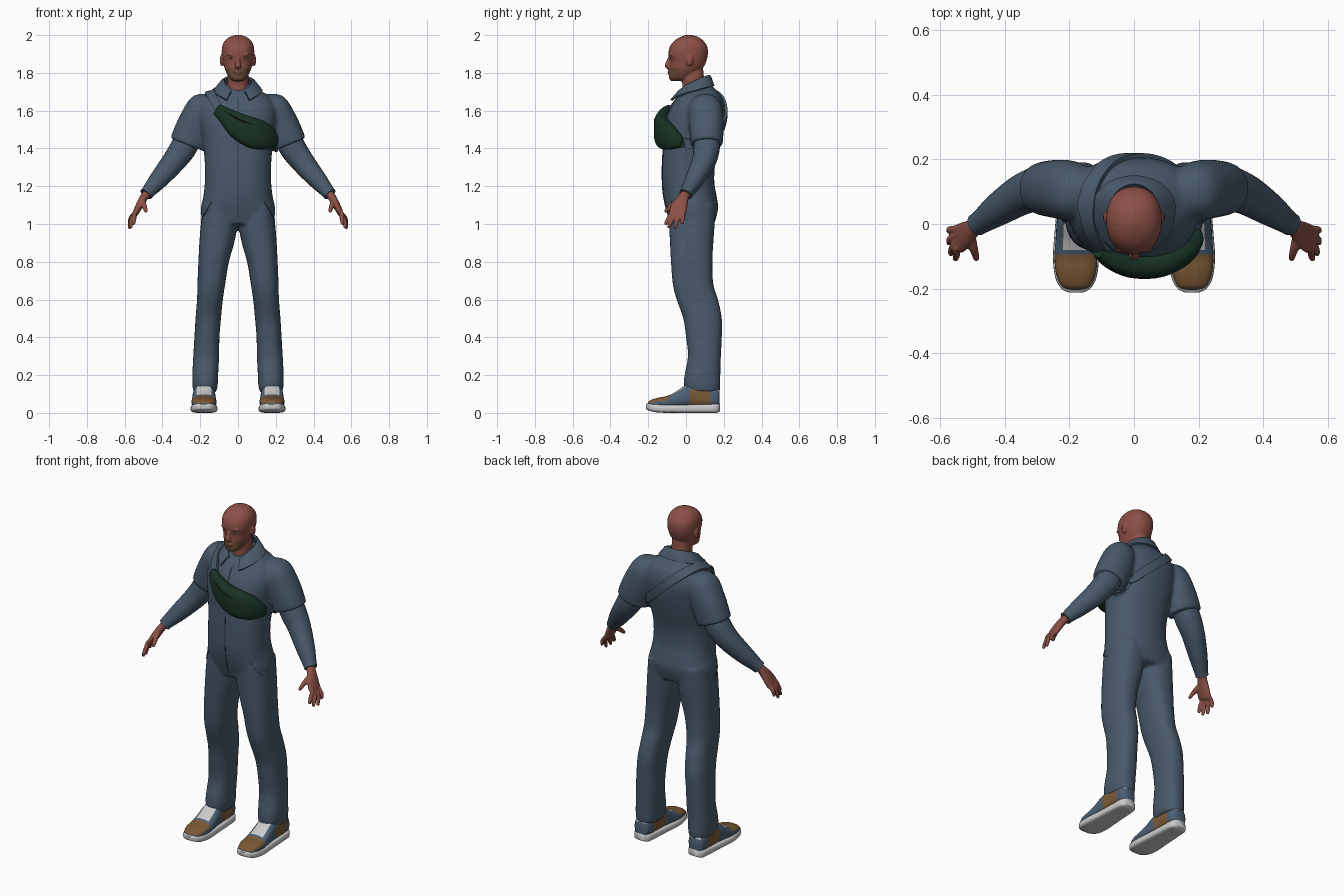
import bpy, bmesh, math
from mathutils import Vector, Matrix

cube = bpy.data.objects.get("Cube")
if cube:
    bpy.data.objects.remove(cube)


def material(name, r, g, b):
    m = bpy.data.materials.new(name)
    m.use_nodes = True
    m.diffuse_color = (r, g, b, 1)
    m.node_tree.nodes["Principled BSDF"].inputs["Base Color"].default_value = (r, g, b, 1)
    return m


CLOTH = material("blue grey cloth", .065, .1, .145)
SEAM = material("dark blue seam", .035, .055, .085)
SKIN = material("brown skin", .26, .08, .06)
STUBBLE = material("stubble", .15, .07, .035)
EYE = material("eye white", .6, .55, .5)
DARK = material("dark iris", .02, .012, .01)
GREEN = material("dark green fabric", .009, .033, .018)
WHITE = material("shoe white", .6, .6, .6)
TAN = material("shoe brown", .2, .1, .035)
BLUE = material("shoe blue", .07, .12, .18)
SIDES = ((1, "left"), (-1, "right"))


def catmull(pts, k):
    """Smoothly resample a list of vectors."""
    out, n = [], len(pts) - 1
    for i in range(n):
        a, b, c, d = (pts[min(max(j, 0), n)] for j in (i - 1, i, i + 1, i + 2))
        for t in (j / k for j in range(k)):
            out.append((b * 2 + (c - a) * t + (a * 2 - b * 5 + c * 4 - d) * t * t
                        + (b * 3 - a - c * 3 + d) * t ** 3) * .5)
    return out + [pts[-1]]


def box(z, x0, x1, y0, y1, s=1):
    """Horizontal ring given by its extents: centre, x axis, y axis."""
    return Vector(((x0 + x1) / 2 * s, (y0 + y1) / 2, z, (x1 - x0) / 2, 0, 0, 0, (y1 - y0) / 2, 0))


def slab(x, y, hw, z0, z1):
    """Upright ring across y."""
    return Vector((x, y, (z0 + z1) / 2, hw, 0, 0, 0, 0, (z1 - z0) / 2))


def tube(pts, s=1, ref=(0, 1, 0)):
    """Rings (x, y, z, r across, r along ref) square to a path."""
    c = [Vector((p[0] * s, p[1], p[2])) for p in pts]
    rings = []
    for i, p in enumerate(pts):
        t = (c[min(i + 1, len(c) - 1)] - c[max(i - 1, 0)]).normalized()
        v = Vector(ref)
        v = (v - t * v.dot(t)).normalized()
        rings.append(Vector((*c[i], *(v.cross(t) * p[3]), *(v * p[-1]))))
    return rings


def loft(bm, rings, seg=24, n=2.2, k=4):
    """Closed skin through superellipse rings."""
    loops = []
    for r in catmull(rings, k):
        c, u, v = Vector(r[0:3]), Vector(r[3:6]), Vector(r[6:9])
        loop = []
        for j in range(seg):
            a = math.tau * j / seg
            ca, sa = math.cos(a), math.sin(a)
            loop.append(bm.verts.new(c + u * math.copysign(abs(ca) ** (2 / n), ca)
                                     + v * math.copysign(abs(sa) ** (2 / n), sa)))
        loops.append(loop)
    for a, b in zip(loops, loops[1:]):
        for j in range(seg):
            bm.faces.new((a[j - 1], a[j], b[j], b[j - 1]))
    bm.faces.new(loops[0])
    bm.faces.new(loops[-1])


def ball(bm, loc, size):
    mat = Matrix.Translation(loc) @ Matrix.Diagonal((*size, 1))
    bmesh.ops.create_uvsphere(bm, u_segments=16, v_segments=10, radius=1, matrix=mat)


def finish(bm, name, mats, voxel=0, relax=0, rule=None, mods=(), angle=50):
    bmesh.ops.recalc_face_normals(bm, faces=bm.faces)
    me = bpy.data.meshes.new(name)
    bm.to_mesh(me)
    bm.free()
    ob = bpy.data.objects.new(name, me)
    bpy.context.collection.objects.link(ob)
    if voxel:
        mods = [("REMESH", dict(mode="VOXEL", voxel_size=voxel)),
                ("SMOOTH", dict(factor=.5, iterations=relax))]
    for kind, settings in mods:
        mod = ob.modifiers.new(kind.title(), kind)
        for key, val in settings.items():
            setattr(mod, key, val)
    if mods:
        dg = bpy.context.evaluated_depsgraph_get()
        baked = bpy.data.meshes.new_from_object(ob.evaluated_get(dg))
        ob.modifiers.clear()
        ob.data = baked
    ob.data.materials.clear()
    for m in mats:
        ob.data.materials.append(m)
    for p in ob.data.polygons:
        p.material_index = rule(p.center, p.normal) if rule else 0
    bpy.ops.object.select_all(action="DESELECT")
    ob.select_set(True)
    bpy.context.view_layer.objects.active = ob
    bpy.ops.object.shade_smooth_by_angle(angle=math.radians(angle))
    return ob


# Jumpsuit: torso, trouser legs and short sleeves blended together
bm = bmesh.new()
loft(bm, [box(z, -x, x, f, b) for z, x, f, b in (
    (1, .19, -.08, .15), (1.08, .197, -.105, .17), (1.15, .183, -.12, .162), (1.22, .176, -.126, .15),
    (1.32, .176, -.126, .155), (1.42, .185, -.12, .18), (1.52, .2, -.115, .2), (1.6, .205, -.09, .207),
    (1.66, .18, -.055, .195), (1.7, .13, -.025, .17), (1.74, .075, .005, .13))], 36, 2.3)
for s, side in SIDES:
    loft(bm, [box(*r, s) for r in (
        (1.1, .02, .185, -.09, .155), (1, .004, .197, -.09, .152), (.9, .02, .205, -.085, .145),
        (.8, .048, .21, -.08, .14), (.68, .068, .215, -.07, .145), (.6, .08, .217, -.05, .17),
        (.5, .09, .225, -.015, .19), (.4, .098, .231, 0, .19), (.3, .1, .237, .01, .185),
        (.2, .105, .242, -.008, .182), (.15, .107, .242, -.012, .182), (.11, .114, .236, -.005, .18))], 28, 2.4)
    loft(bm, tube([(.1, .09, 1.64, .05), (.18, .1, 1.615, .085, .088), (.225, .108, 1.53, .094, .092),
                   (.268, .11, 1.42, .098, .085)], s))
suit = finish(bm, "jumpsuit", [CLOTH], .01, 5)

for s, side in SIDES:
    # Long undersleeve with a cuff
    bm = bmesh.new()
    loft(bm, tube([(.23, .11, 1.52, .06), (.285, .11, 1.41, .07), (.345, .092, 1.325, .062),
                   (.42, .045, 1.235, .05), (.472, .008, 1.175, .037), (.487, -.002, 1.157, .035)], s))
    finish(bm, side + "_undersleeve", [CLOTH])

    # Hand: palm, four fingers and thumb
    bm = bmesh.new()
    loft(bm, tube([(.465, .012, 1.18, .022, .027), (.495, -.01, 1.145, .022, .027),
                   (.518, -.03, 1.105, .02, .04), (.54, -.045, 1.062, .016, .046),
                   (.546, -.05, 1.05, .01, .035)], s))
    for y0, y1, x1, z1 in ((-.078, -.108, .553, 1.002), (-.058, -.092, .567, .984),
                           (-.036, -.058, .573, .98), (-.015, -.02, .573, 1.005)):
        loft(bm, tube([(.525, y0 + .012, 1.09, .011), (.548, y0, 1.055, .0125),
                       (x1 - .004, (y0 + y1) / 2, (1.055 + z1) / 2, .0115),
                       (x1, y1, z1, .009), (x1, y1, z1 - .007, .003)], s), 10, 2)
    loft(bm, tube([(.505, -.03, 1.125, .014), (.5, -.065, 1.105, .015), (.492, -.092, 1.083, .012),
                   (.488, -.108, 1.067, .009), (.487, -.113, 1.062, .003)], s), 10, 2)
    finish(bm, side + "_hand", [SKIN], .004, 3)

    # Shoe sole
    cx = .18 * s
    bm = bmesh.new()
    loft(bm, [slab(cx, *r) for r in (
        (-.212, .022, .022, .045), (-.2, .045, .014, .05), (-.165, .064, .004, .05), (-.1, .071, 0, .046),
        (0, .064, 0, .045), (.1, .058, 0, .047), (.16, .052, 0, .05), (.18, .03, .008, .05))], 24, 4)
    finish(bm, side + "_shoe_sole", [WHITE])

    # Shoe upper: tan toe and heel panels, white tongue
    def shoe_rule(c, n):
        if n.z > .3 and abs(c.x - cx) < .036 and c.y > -.08:
            return 1
        toe = c.y < -.092 and c.z > .052 and n.z > .25
        heel = .015 < c.y < .125 and c.z < .125
        return 2 if toe or heel else 0
    bm = bmesh.new()
    loft(bm, [slab(cx, *r) for r in (
        (-.204, .025, .03, .05), (-.19, .046, .025, .066), (-.15, .062, .025, .08), (-.1, .066, .025, .09),
        (-.05, .063, .025, .115), (0, .06, .025, .148), (.05, .057, .025, .16), (.12, .054, .025, .15),
        (.165, .046, .025, .135), (.178, .03, .03, .12))], 32, 2.5, 8)
    finish(bm, side + "_shoe_upper", [BLUE, WHITE, TAN], rule=shoe_rule)

    # Eye and iris
    bm = bmesh.new()
    ball(bm, (.036 * s, -.0765, 1.881), (.014, .007, .0055))
    finish(bm, side + "_eye", [EYE])
    bm = bmesh.new()
    ball(bm, (.036 * s, -.0825, 1.881), (.0045, .003, .0045))
    finish(bm, side + "_iris", [DARK])

# Head with neck, nose, brow, lips and ears
bm = bmesh.new()
loft(bm, [box(z, -x, x, f, b) for z, x, f, b in (
    (1.757, .026, -.078, -.02), (1.77, .044, -.09, .01), (1.8, .061, -.089, .06), (1.83, .073, -.086, .092),
    (1.86, .08, -.084, .107), (1.9, .086, -.093, .116), (1.94, .084, -.085, .112), (1.97, .07, -.062, .092),
    (1.99, .045, -.03, .065), (2.001, .012, 0, .03))], 32)
loft(bm, [box(z, -x, x, f, b) for z, x, f, b in (
    (1.66, .062, -.02, .11), (1.74, .056, -.02, .102), (1.78, .055, -.022, .095), (1.83, .05, -.01, .09))])
loft(bm, tube([(0, -.08, 1.89, .009), (0, -.093, 1.862, .011), (0, -.1, 1.838, .018, .013),
               (0, -.09, 1.826, .014, .01)]), 12)
ball(bm, (0, -.088, 1.806), (.025, .011, .006))
ball(bm, (0, -.086, 1.796), (.022, .011, .006))
for s, side in SIDES:
    ball(bm, (.035 * s, -.078, 1.898), (.025, .012, .007))
    ball(bm, (.087 * s, .02, 1.866), (.009, .019, .031))


def face_rule(c, n):
    jaw = c.y < -.035 and 1.75 < c.z < 1.826 and n.y < .3 and abs(c.x) > .012 * (c.z > 1.82)
    return 1 if jaw else 0


finish(bm, "head", [SKIN, STUBBLE], .0045, 3, face_rule)

# Open shirt collar folded outward
bm = bmesh.new()
rows = []
for i in range(33):
    t = i / 16 - 1
    sx, cy = math.sin(t * 2.65), math.cos(t * 2.65)
    edge = [(.072, .07, .095, 1.785 - .085 * t * t), (.088, .078, .108, 1.778 - .085 * t * t),
            (.125, .095, .145, 1.73 - .075 * t * t)]
    rows.append([bm.verts.new((rx * sx, .05 + cy * (back if cy > 0 else front), z))
                 for rx, back, front, z in edge])
for a, b in zip(rows, rows[1:]):
    for j in (0, 1):
        bm.faces.new((a[j], a[j + 1], b[j + 1], b[j]))
finish(bm, "collar", [CLOTH], mods=[("SOLIDIFY", dict(thickness=.012, offset=0))])


def strip(name, path, width, mat, lift, thick):
    """Flat band laid on the jumpsuit."""
    bm = bmesh.new()
    pts = catmull([Vector(p) for p in path], 10)
    rows = []
    for i, p in enumerate(pts):
        t = pts[min(i + 1, len(pts) - 1)] - pts[max(i - 1, 0)]
        out = p - Vector((0, .04, min(p.z, 1.52)))
        w = t.cross(out).normalized() * width / 2
        rows.append([bm.verts.new(p + w * k) for k in (-1, 0, 1)])
    for a, b in zip(rows, rows[1:]):
        for j in (0, 1):
            bm.faces.new((a[j], a[j + 1], b[j + 1], b[j]))
    finish(bm, name, [mat], mods=[
        ("SHRINKWRAP", dict(target=suit, wrap_mode="ABOVE_SURFACE", offset=lift)),
        ("SOLIDIFY", dict(thickness=thick, offset=0))])


# Shoulder strap, front seam and pocket slits
strip("bag_strap", [(-.08, -.11, 1.58), (-.13, -.06, 1.66), (-.155, .03, 1.71), (-.135, .12, 1.71),
                    (-.06, .2, 1.65), (.04, .21, 1.56), (.13, .18, 1.48), (.19, .08, 1.43),
                    (.18, -.04, 1.43)], .05, CLOTH, .006, .016)
strip("front_seam", [(0, -.06, 1.66), (0, -.13, 1.4), (0, -.13, 1.2), (0, -.1, 1.03)], .005, SEAM, .001, .003)
for s, side in SIDES:
    strip(side + "_pocket_slit", [(.14 * s, -.08, 1.12), (.17 * s, -.05, 1.06), (.195 * s, .01, 1.02)],
          .006, SEAM, .001, .004)

# Sling bag across the chest with a zip and a buckle
bm = bmesh.new()
loft(bm, tube([(-.11, -.085, 1.605, .018, .03), (-.07, -.11, 1.577, .03, .042), (0, -.128, 1.522, .04, .068),
               (.08, -.122, 1.482, .043, .08), (.15, -.088, 1.458, .04, .068), (.187, -.045, 1.438, .03, .04),
               (.195, -.02, 1.432, .015, .025)], ref=(0, 0, 1)), 28, 2.7)
finish(bm, "sling_bag", [GREEN])
bm = bmesh.new()
loft(bm, tube([(-.07, -.136, 1.598, .004), (0, -.164, 1.555, .004), (.08, -.16, 1.525, .004),
               (.15, -.124, 1.498, .004)]), 8, 2)
finish(bm, "bag_zip", [DARK])
bm = bmesh.new()
loft(bm, [box(z, .17, .198, -.05, -.005) for z in (1.41, 1.45)], 16, 5)
finish(bm, "strap_buckle", [GREEN])
